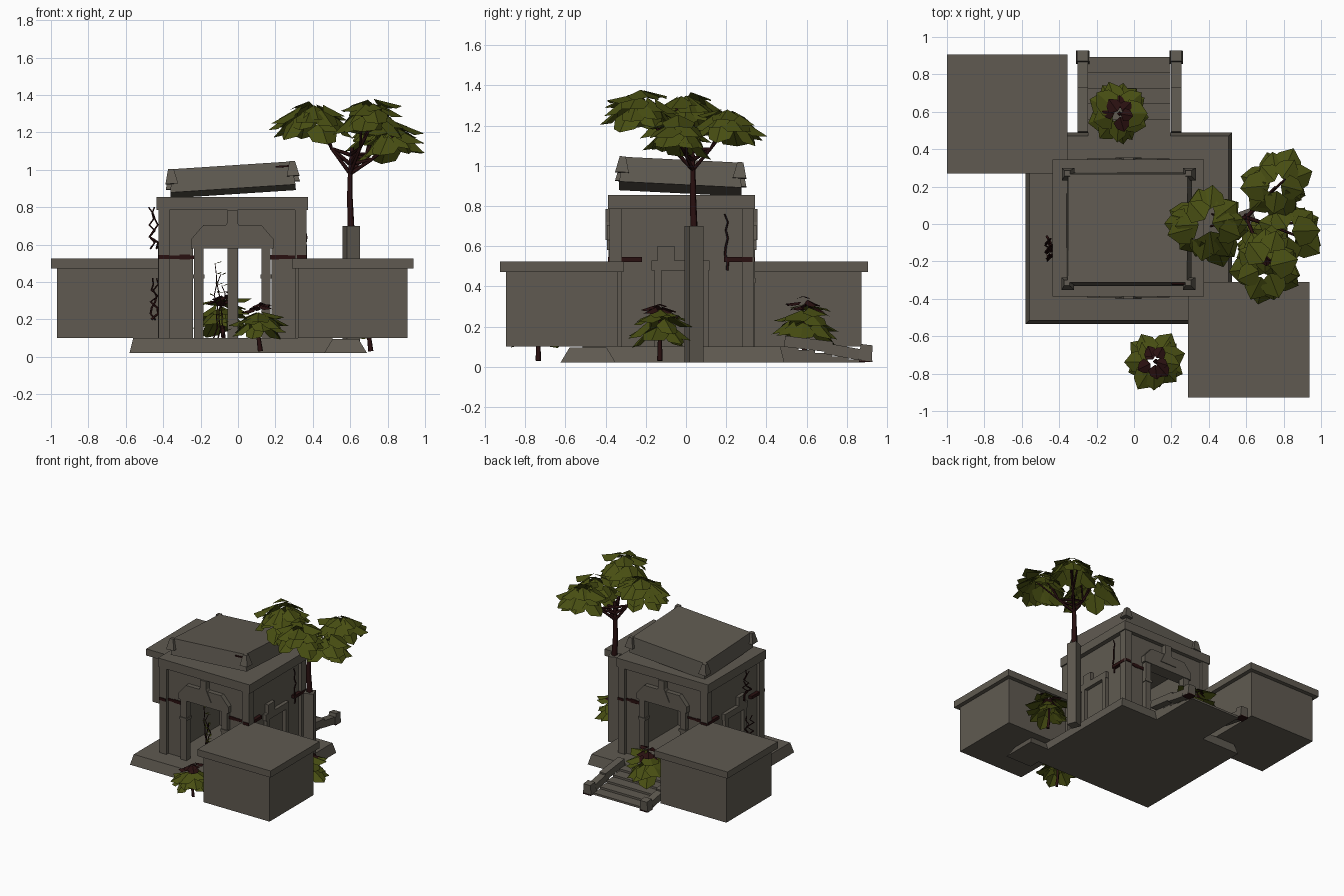
import bpy, bmesh, math, random
from mathutils import Vector, Euler

if "Cube" in bpy.data.objects:
    bpy.data.objects.remove(bpy.data.objects["Cube"])

random.seed(7)
CX, CY = -0.03, -0.022          # centre of the shrine


def material(name, rgb):
    m = bpy.data.materials.new(name)
    m.diffuse_color = (*rgb, 1)
    m.use_nodes = True
    m.node_tree.nodes["Principled BSDF"].inputs["Base Color"].default_value = m.diffuse_color
    return m


STONE = material("weathered stone", (0.115, 0.102, 0.082))
LEAF = material("olive leaf", (0.064, 0.076, 0.006))
BARK = material("dark red bark", (0.022, 0.005, 0.005))


def finish(name, bm, mat):
    bmesh.ops.recalc_face_normals(bm, faces=bm.faces) if mat is STONE else None
    me = bpy.data.meshes.new(name)
    bm.to_mesh(me)
    bm.free()
    me.materials.append(mat)
    ob = bpy.data.objects.new(name, me)
    bpy.context.collection.objects.link(ob)
    return ob


def box(name, x0, x1, y0, y1, z0, z1, mat=STONE, inset=0.0, rot=(0, 0, 0)):
    """Box between limits; the top may be inset, and it may be turned about its centre."""
    c = Vector(((x0 + x1) / 2, (y0 + y1) / 2, (z0 + z1) / 2))
    bm = bmesh.new()
    bmesh.ops.create_cube(bm, size=1)
    for v in bm.verts:
        k = inset if v.co.z > 0 else 0
        v.co = Vector((v.co.x * (x1 - x0 - 2 * k), v.co.y * (y1 - y0 - 2 * k), v.co.z * (z1 - z0)))
    ob = finish(name, bm, mat)
    ob.location, ob.rotation_euler = c, rot
    return ob


def prism(name, pts, y0, y1):
    """Front outline (x, z) pushed along y."""
    bm = bmesh.new()
    f = bm.faces.new([bm.verts.new((x, y0, z)) for x, z in pts])
    r = bmesh.ops.extrude_face_region(bm, geom=[f])
    for v in r["geom"]:
        if isinstance(v, bmesh.types.BMVert):
            v.co.y = y1
    return finish(name, bm, STONE)


def tube(name, pts, r, mat=BARK):
    cu = bpy.data.curves.new(name, 'CURVE')
    cu.dimensions, cu.bevel_depth, cu.bevel_resolution = '3D', 1.0, 0
    cu.use_fill_caps = True
    sp = cu.splines.new('POLY')
    sp.points.add(len(pts) - 1)
    for i, (p, q) in enumerate(zip(sp.points, pts)):
        p.co = (*q, 1)
        p.radius = r * (1 - 0.45 * i / (len(pts) - 1))
    cu.materials.append(mat)
    ob = bpy.data.objects.new(name, cu)
    bpy.context.collection.objects.link(ob)


def leaf(bm, o, yaw, pitch, L, W):
    """One folded angular leaf."""
    d = Vector((math.cos(yaw) * math.cos(pitch), math.sin(yaw) * math.cos(pitch), math.sin(pitch)))
    s = Vector((-math.sin(yaw), math.cos(yaw), 0))
    up = d.cross(s)
    a, t = bm.verts.new(o), bm.verts.new(o + d * L)
    for k in (1, -1):
        p = bm.verts.new(o + d * L * 0.3 + s * k * W * 0.5 - up * W * 0.14)
        q = bm.verts.new(o + d * L * 0.72 + s * k * W * 0.4 - up * W * 0.16)
        bm.faces.new((a, p, q, t) if k < 0 else (a, t, q, p))


def crown(name, c, r, h, n, L, W, mat=LEAF, droop=(0.1, 0.9)):
    """Dome of drooping leaves around a centre."""
    bm = bmesh.new()
    for i in range(n):
        u = math.sqrt((i + 0.5) / n)
        yaw = i * 2.4 + random.uniform(-0.3, 0.3)
        o = Vector(c) + Vector((math.cos(yaw) * r * u, math.sin(yaw) * r * u,
                                h * (1 - u * u) + random.uniform(-0.02, 0.02)))
        k = random.uniform(0.85, 1.15)
        leaf(bm, o, yaw, -(droop[0] + (droop[1] - droop[0]) * u) + random.uniform(-0.2, 0.2), L * k, W * k)
    return finish(name, bm, mat)


# Platform
box("platform", -0.58, 0.525, -0.535, 0.49, 0.02, 0.10, inset=0.02)

# Two flanking blocks with caps
for nm, x0, x1, y0, y1 in (("front", 0.29, 0.937, -0.927, -0.31), ("back", -1.0, -0.355, 0.27, 0.905)):
    k = 0.032
    box(nm + "_block", x0 + k, x1 - k, y0 + k, y1 - k, 0.10, 0.475)
    box(nm + "_block_cap", x0, x1, y0, y1, 0.472, 0.525)

# Shrine walls, hollow, with front and back doorways
HX, HY, P = 0.395, 0.36, 0.06
for sx in (-1, 1):
    for sy in (-1, 1):
        xs = sorted((CX + sx * HX, CX + sx * (HX - P)))
        ys = sorted((CY + sy * HY, CY + sy * (HY - P)))
        box("corner_pier", *xs, *ys, 0.10, 0.79)
        # wall panel beside the doorway
        xw = sorted((CX + sx * 0.21, CX + sx * (HX - P)))
        yw = sorted((CY + sy * (HY - 0.025), CY + sy * (HY - 0.085)))
        box("door_wall", *xw, *yw, 0.10, 0.79)
        # door column with capital
        xc = sorted((CX + sx * 0.155, CX + sx * 0.205))
        yc = sorted((CY + sy * (HY + 0.005), CY + sy * (HY - 0.05)))
        box("door_column", *xc, *yc, 0.10, 0.585)
        box("column_ring", xc[0] - 0.006, xc[1] + 0.006, yc[0] - 0.006, yc[1] + 0.006, 0.42, 0.44)
    xs = sorted((CX + sx * (HX - 0.025), CX + sx * (HX - 0.085)))
    box("side_wall", *xs, CY - HY + P, CY + HY - P, 0.10, 0.79)
    xs = sorted((CX + sx * (HX + 0.003), CX + sx * (HX - 0.03)))
    box("side_lintel", *xs, CY - 0.15, CY + 0.14, 0.48, 0.53)
    box("side_broken_pediment", *xs, CY - 0.12, CY - 0.035, 0.53, 0.60)
    for sy in (-1, 1):
        ys = sorted((CY + sy * 0.10, CY + sy * 0.135))
        box("side_jamb", *xs, *ys, 0.10, 0.48)
for sy in (-1, 1):
    yw = sorted((CY + sy * (HY - 0.025), CY + sy * (HY - 0.085)))
    box("wall_over_door", CX - 0.215, CX + 0.215, *yw, 0.58, 0.79)
    y0, y1 = CY + sy * (HY - 0.03), CY + sy * (HY + 0.012)
    ped = [(-0.22, 0.58), (0.22, 0.58), (0.22, 0.63), (0.155, 0.705), (-0.155, 0.705), (-0.22, 0.63)]
    prism("pediment", [(CX + x, z) for x, z in ped], y0, y1)
    key = [(-0.07, 0.63), (0.07, 0.63), (0.027, 0.72), (0.027, 0.785), (-0.027, 0.785), (-0.027, 0.72)]
    prism("keystone", [(CX + x, z) for x, z in key], y0, CY + sy * (HY + 0.018))
box("inner_pillar", -0.057, 0.0, CY - 0.05, CY + 0.05, 0.10, 0.79)

# Cornice and tilted roof slab with corner finials
box("cornice", CX - 0.405, CX + 0.405, CY - 0.366, CY + 0.366, 0.785, 0.855)
TILT = (-0.05, -0.065, 0)
mid = Vector((CX, CY - 0.003, 0.948))
box("roof_slab", CX - 0.335, CX + 0.335, mid.y - 0.305, mid.y + 0.305, 0.885, 1.01, inset=0.015, rot=TILT)
for sx in (-1, 1):
    for sy in (-1, 1):
        p = mid + Euler(TILT).to_matrix() @ Vector((sx * 0.325, sy * 0.293, 0.018))
        box("roof_finial", p.x - 0.034, p.x + 0.034, p.y - 0.034, p.y + 0.034,
            p.z - 0.035, p.z + 0.045, inset=0.019, rot=TILT)
box("roof_stain", 0.20, 0.285, -0.325, -0.27, 1.013, 1.022, BARK, rot=TILT)

# Back stairs with broken side rails
for i in range(5):
    box("stair", -0.245, 0.195, 0.47, 0.56 + i * 0.083, 0.02, 0.10 - i * 0.016)
for x in (-0.275, 0.225):
    box("upper_rail", x - 0.028, x + 0.028, 0.49, 0.73, 0.085, 0.14, rot=(-0.12, 0, 0))
    box("lower_rail", x - 0.028, x + 0.028, 0.69, 0.90, 0.045, 0.10, rot=(-0.18, 0, 0))
    box("rail_post", x - 0.036, x + 0.036, 0.86, 0.93, 0.03, 0.11, inset=0.006, rot=(-0.12, 0, 0))
    box("post_stain", x - 0.034, x + 0.034, 0.862, 0.928, 0.024, 0.032, BARK)

# Fallen rubble under the front block and free column carrying the tree
box("rubble_stone", 0.46, 0.69, -0.625, -0.35, 0.02, 0.095, inset=0.045)
box("broken_column", 0.568, 0.642, 0.003, 0.077, 0.02, 0.70, rot=(0, 0, 0.35))

# Red stain band round the walls at mid height
for sy in (-1, 1):
    for x0, x1 in ((-0.425, -0.20), (0.17, 0.365)):
        for i in range(4):
            a, w = x0 + (x1 - x0) * i / 4, (x1 - x0) / 4
            on_pier = abs(a + w / 2 - CX) > HX - P
            y = CY + sy * (HY + (0.002 if on_pier else -0.023))
            h = random.uniform(0.008, 0.016)
            box("wall_stain", a, a + w, y - 0.004, y + 0.004, 0.533 - h, 0.533 + h, BARK)
for sx in (-1, 1):
    for y0, y1 in ((-0.32, -0.22), (0.19, 0.33)):
        x = CX + sx * (HX - 0.012)
        box("side_stain", x - 0.015, x + 0.015, y0, y1, 0.522, 0.546, BARK)

# Tree: trunk, branches and four leaf crowns
fork = Vector((0.60, 0.035, 0.98))
tube("trunk", [(0.605, 0.04, 0.68), (0.598, 0.035, 0.85), tuple(fork), (0.61, 0.03, 1.12)], 0.022)
for c, r, n in (((0.40, 0.0, 1.27), 0.125, 24), ((0.77, 0.21, 1.21), 0.09, 18),
                ((0.71, -0.23, 1.28), 0.10, 20), ((0.83, -0.04, 1.15), 0.08, 18)):
    c = Vector(c)
    for k in range(3):
        e = c + Vector((random.uniform(-0.06, 0.06), random.uniform(-0.06, 0.06), 0.03))
        m = fork.lerp(c, 0.5) - Vector((0, 0, 0.01))
        tube("branch", [tuple(fork + Vector((0, 0, 0.05 * k))), tuple(m), tuple(e)], 0.011)
    crown("tree_crown", c, r, 0.09, n, 0.15, 0.15)

# Shrubs: stem, outer leaves, dark centre
for x, y, z, ry in ((0.11, -0.735, 0.17, 1.0), (-0.08, 0.59, 0.21, 1.15), (0.70, -0.13, 0.19, 1.0)):
    tube("shrub_stem", [(x + 0.01, y, 0.03), (x, y, z * 0.6), (x, y, z + 0.04)], 0.014)
    ob = crown("shrub_leaves", (0, 0, 0), 0.065, 0.09, 17, 0.13, 0.12, droop=(0.0, 0.75))
    ob.location, ob.scale = (x, y, z), (1, ry, 1)
    ob = crown("shrub_heart", (0, 0, 0), 0.03, 0.035, 7, 0.075, 0.075, BARK, droop=(-0.1, 0.4))
    ob.location = (x, y, z + 0.09)

# Climbing vines on the side walls and a thin plant in the doorway
for y0, z0, z1, x in ((-0.13, 0.58, 0.80, -0.45), (-0.17, 0.20, 0.42, -0.45), (0.20, 0.48, 0.76, 0.365)):
    for k in range(2 if x < 0 else 1):
        pts = [(x + random.uniform(-0.03, 0.025) * (1 if x < 0 else 0.3),
                y0 + k * 0.04 + random.uniform(-0.03, 0.03) * (1 if x < 0 else 0.3),
                z0 + (z1 - z0) * i / 7) for i in range(8)]
        tube("wall_vine", pts, 0.007)
bm = bmesh.new()
for k in range(3):
    pts = [(-0.10 + 0.02 * (k - 1) + random.uniform(-0.012, 0.012), -0.25 + random.uniform(-0.02, 0.02),
            0.10 + (0.40 - 0.06 * k) * i / 7) for i in range(8)]
    tube("door_vine", pts, 0.005)
    for p in pts[1:]:
        leaf(bm, Vector(p), random.uniform(0, 6.28), 0.3, 0.04, 0.018)
finish("door_vine_leaves", bm, LEAF)
